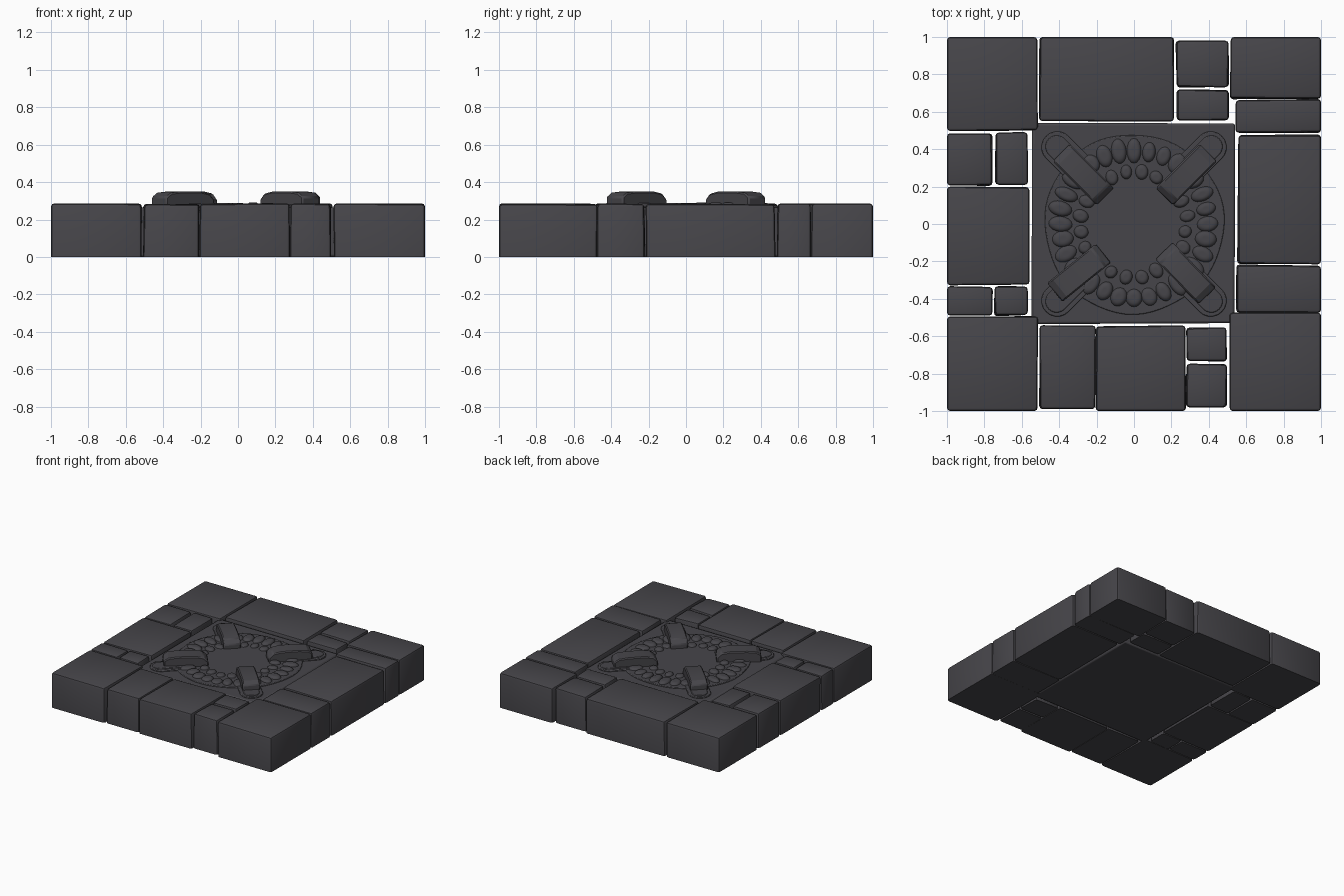
import bpy, bmesh, math, random
from mathutils import Vector, Matrix

if "Cube" in bpy.data.objects:
    bpy.data.objects.remove(bpy.data.objects["Cube"])

random.seed(4)
stone = bpy.data.materials.new("dark_grey_stone")
stone.diffuse_color = (0.062, 0.060, 0.068, 1)
stone.use_nodes = True
stone.node_tree.nodes["Principled BSDF"].inputs["Base Color"].default_value = stone.diffuse_color


def finish(bm, name, bevel=0.0, segments=2, angle=40):
    bmesh.ops.recalc_face_normals(bm, faces=bm.faces)
    me = bpy.data.meshes.new(name)
    bm.to_mesh(me)
    bm.free()
    me.materials.append(stone)
    ob = bpy.data.objects.new(name, me)
    bpy.context.collection.objects.link(ob)
    if bevel:
        m = ob.modifiers.new("worn_edges", 'BEVEL')
        m.width, m.segments, m.limit_method = bevel, segments, 'ANGLE'
        m.angle_limit = math.radians(30)
    bpy.ops.object.select_all(action='DESELECT')
    ob.select_set(True)
    bpy.context.view_layer.objects.active = ob
    bpy.ops.object.shade_smooth_by_angle(angle=math.radians(angle))
    return ob


def prism(outline, z0, z1, name, bevel, segments=2):
    bm = bmesh.new()
    f = bm.faces.new([bm.verts.new((x, y, z0)) for x, y in outline])
    r = bmesh.ops.extrude_face_region(bm, geom=[f])
    for v in r["geom"]:
        if isinstance(v, bmesh.types.BMVert):
            v.co.z = z1
    return finish(bm, name, bevel, segments)


def block(x0, x1, y0, y1, name):
    # slightly irregular cut stone; outer border stays straight
    bm = bmesh.new()
    bmesh.ops.create_cube(bm, size=1)
    for v in bm.verts:
        x, y = (x1 if v.co.x > 0 else x0), (y1 if v.co.y > 0 else y0)
        if abs(x) < 0.97:
            x += random.uniform(-0.004, 0.004)
        if abs(y) < 0.97:
            y += random.uniform(-0.004, 0.004)
        v.co = (x, y, 0.284 + random.uniform(-0.003, 0.003) if v.co.z > 0 else 0)
    # round only the upper and upright edges
    edges = [e for e in bm.edges if max(v.co.z for v in e.verts) > 0.1]
    bmesh.ops.bevel(bm, geom=edges, offset=0.018, segments=2, profile=0.5, affect='EDGES')
    finish(bm, name)


# border stones: x0, x1, y0, y1
corners = [(-1, -.517, .50, 1), (.515, 1, .67, 1),
           (-1, -.515, -1, -.495), (.51, 1, -1, -.475)]
edging = [(-.505, .213, .55, 1), (.545, 1, .49, .665), (.555, 1, -.213, .475),
          (.55, 1, -.472, -.22), (-.505, -.207, -.99, -.545),
          (-.202, .275, -1, -.545), (-1, -.56, -.325, .197)]
small = [(.225, .505, .732, .98), (.23, .505, .557, .717),
         (.28, .495, -.732, -.555), (.28, .495, -.98, -.748),
         (-1, -.758, .208, .485), (-.742, -.568, .208, .49),
         (-1, -.758, -.487, -.335), (-.745, -.57, -.49, -.335)]
for name, group in (("corner_block", corners), ("edge_block", edging), ("small_block", small)):
    for b in group:
        block(*b, name)

# centre slab
SLAB = 0.264
prism([(-.548, -.535), (.538, -.53), (.54, .538), (-.545, .54)], 0, SLAB, "centre_slab", 0.012)

# round raised disc, outline a little uneven
disc = []
for i in range(64):
    a = i * math.tau / 64
    r = 0.48 + 0.004 * math.sin(3 * a + 1) + 0.003 * math.sin(7 * a)
    disc.append((r * math.cos(a), r * math.sin(a)))
prism(disc, SLAB - 0.02, SLAB + 0.007, "round_relief", 0.005)


def capsule(angle, r_in, r_out, half):
    # rounded bar outline along a diagonal
    d = Vector((math.cos(angle), math.sin(angle)))
    pts = []
    for c, start in ((r_out, -90), (r_in, 90)):
        for k in range(11):
            a = angle + math.radians(start + 18 * k)
            pts.append(tuple(d * c + Vector((math.cos(a), math.sin(a))) * half))
    return pts


# corner lugs, each with a raised inner plate
for q in range(4):
    a = math.pi / 4 + q * math.pi / 2
    prism(capsule(a, 0.42, 0.58, 0.085), SLAB - 0.02, SLAB + 0.011, "corner_lug", 0.005)
    prism(capsule(a, 0.42, 0.585, 0.06), SLAB - 0.02, SLAB + 0.017, "lug_plate", 0.005)

# clamp bars: arched profile extruded across the width
profile = [(-.168, .25), (-.168, .305), (-.135, .338), (-.07, .35),
           (.06, .35), (.13, .343), (.165, .32), (.165, .25)]
bars = [(-.272, .265, 135), (.282, .265, 45), (-.295, -.262, 219), (.277, -.265, -46)]
for x, y, deg in bars:
    bm = bmesh.new()
    f = bm.faces.new([bm.verts.new((u, -0.065, z)) for u, z in profile])
    r = bmesh.ops.extrude_face_region(bm, geom=[f])
    bmesh.ops.translate(bm, vec=(0, 0.13, 0),
                        verts=[v for v in r["geom"] if isinstance(v, bmesh.types.BMVert)])
    bm.transform(Matrix.Translation((x, y, 0)) @ Matrix.Rotation(math.radians(deg), 4, 'Z'))
    finish(bm, "clamp_bar", 0.008, 1, 25)


def pebble(r, ang, radial, across, top):
    # flattened dome sunk into the disc
    bm = bmesh.new()
    bmesh.ops.create_uvsphere(bm, u_segments=16, v_segments=10, radius=1)
    base = SLAB
    for v in bm.verts:
        n = v.co.copy()
        k = 1 + 0.05 * math.sin(2 * math.atan2(n.y, n.x) + ang * 5)
        flat = math.copysign(min(1, abs(n.z) * 1.3), n.z)
        v.co = (n.x * radial * k, n.y * across * k, flat * (top - base))
    bm.transform(Matrix.Rotation(ang, 4, 'Z') @ Matrix.Translation((r, 0, base)))
    finish(bm, "pebble", angle=60)


# four groups of pebbles between the clamps
for q in range(4):
    mid = q * math.pi / 2
    for i in range(-3, 4):
        pebble(0.395 + random.uniform(-.008, .008), mid + math.radians(11.8 * i),
               random.uniform(.052, .068), random.uniform(.037, .044),
               random.uniform(.284, .29))
    for i in range(4):
        pebble(0.283 + random.uniform(-.008, .008), mid + math.radians(17 * (i - 1.5)),
               random.uniform(.034, .044), random.uniform(.032, .038),
               random.uniform(.283, .289))
